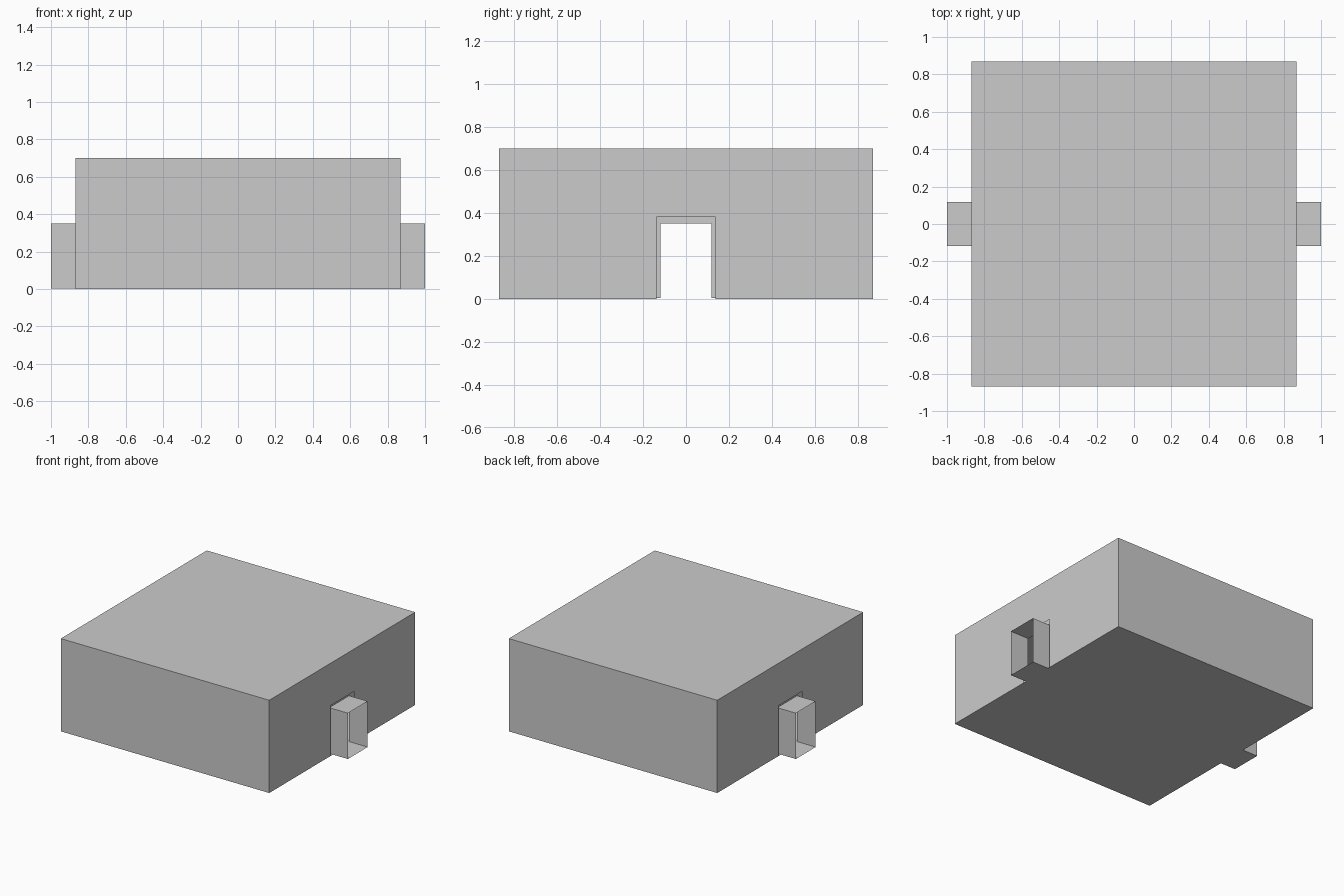
import bpy, bmesh

if "Cube" in bpy.data.objects:
    bpy.data.objects.remove(bpy.data.objects["Cube"])


def room_shell(name, half, base, height, door_half, door_top, tunnel_end=None):
    """Box shell with a doorway in both x walls, optionally extruded into tunnels."""
    bm = bmesh.new()

    def face(pts):
        bm.faces.new([bm.verts.new(p) for p in pts])

    h, b, t, w, d = half, base, height, door_half, door_top
    # Floor, roof, front and back walls
    face([(-h, -h, b), (-h, h, b), (h, h, b), (h, -h, b)])
    face([(-h, -h, t), (h, -h, t), (h, h, t), (-h, h, t)])
    for s in (-1, 1):
        face([(-h, s * h, b), (h, s * h, b), (h, s * h, t), (-h, s * h, t)])
    for s in (-1, 1):
        # Side wall around the doorway
        x = s * h
        door = [(-w, b), (-w, d), (w, d), (w, b)]
        for outline in ([(-h, b), (-w, b), (-w, t), (-h, t)],
                        [(w, b), (h, b), (h, t), (w, t)],
                        [(-w, d), (w, d), (w, t), (-w, t)]):
            face([(x, y, z) for y, z in outline])
        # Tunnel: two sides, ceiling and floor, open at the end
        if tunnel_end:
            e = s * tunnel_end
            for i in range(4):
                (y0, z0), (y1, z1) = door[i], door[(i + 1) % 4]
                face([(x, y0, z0), (e, y0, z0), (e, y1, z1), (x, y1, z1)])
    bmesh.ops.remove_doubles(bm, verts=bm.verts, dist=0.0005)
    # Merge the three pieces of each side wall into one flat face
    bmesh.ops.dissolve_limit(bm, angle_limit=0.01, verts=bm.verts, edges=bm.edges)
    bmesh.ops.recalc_face_normals(bm, faces=bm.faces)
    mesh = bpy.data.meshes.new(name)
    bm.to_mesh(mesh)
    bm.free()
    obj = bpy.data.objects.new(name, mesh)
    bpy.context.collection.objects.link(obj)
    return obj


# Outer walls with slightly larger doorways
room_shell("outer_walls", 0.87, 0.0, 0.70, 0.138, 0.38)

# Inner lining that continues out through the doorways as open tunnels
room_shell("inner_lining_and_tunnels", 0.845, 0.004, 0.67, 0.118, 0.35, tunnel_end=1.0)
